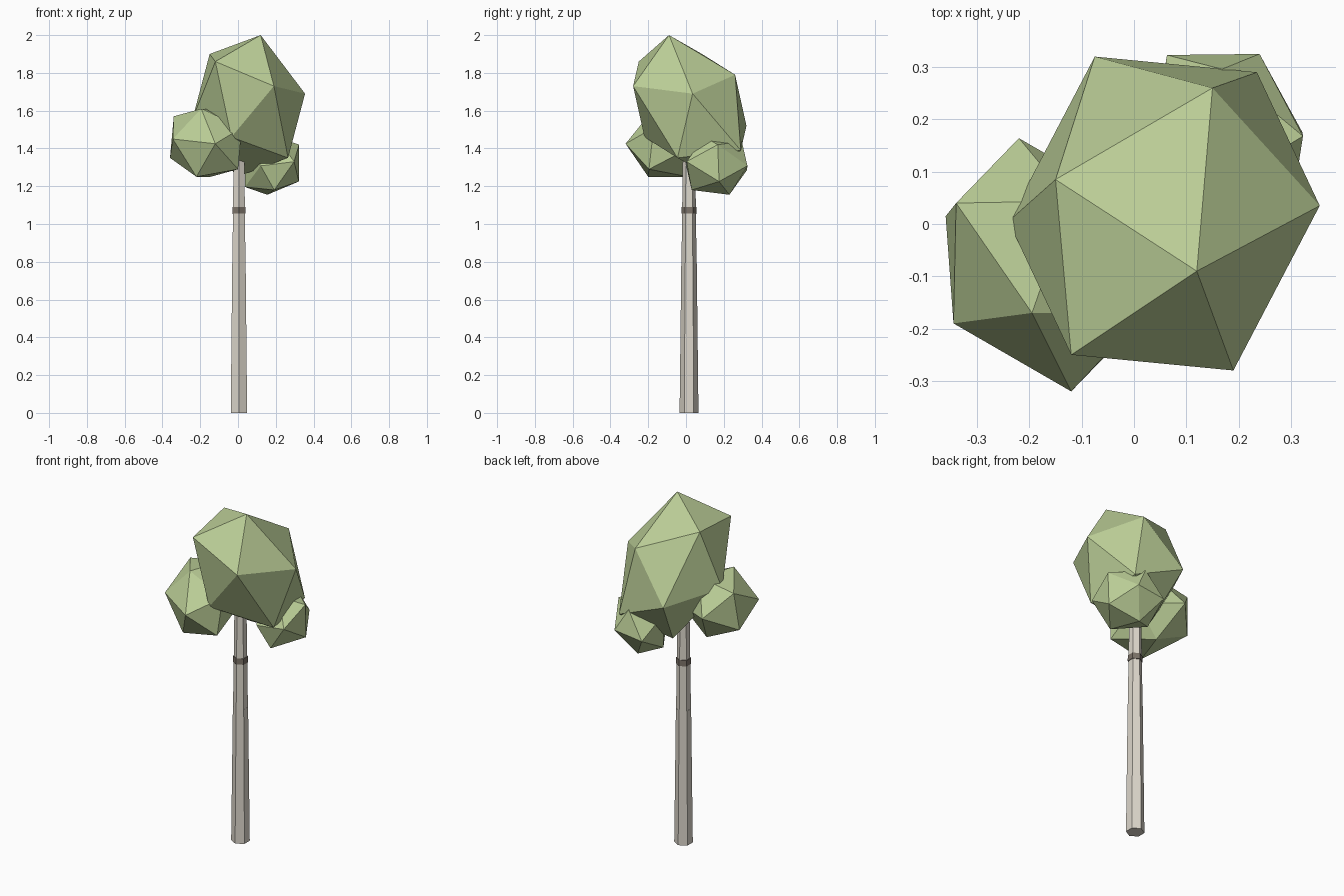
import bpy, bmesh, math
from mathutils import Vector

if "Cube" in bpy.data.objects:
    bpy.data.objects.remove(bpy.data.objects["Cube"])


def material(name, rgb):
    m = bpy.data.materials.new(name)
    m.diffuse_color = (*rgb, 1)
    m.use_nodes = True
    m.node_tree.nodes["Principled BSDF"].inputs["Base Color"].default_value = m.diffuse_color
    return m


BARK = material("bark", (0.72, 0.68, 0.60))
BAND = material("dark_band", (0.20, 0.17, 0.14))
LEAF = material("leaf", (0.50, 0.62, 0.31))


def finish(name, bm, mat):
    bmesh.ops.recalc_face_normals(bm, faces=bm.faces)
    mesh = bpy.data.meshes.new(name)
    bm.to_mesh(mesh)
    bm.free()
    mesh.materials.append(mat)
    ob = bpy.data.objects.new(name, mesh)
    bpy.context.collection.objects.link(ob)
    return ob


def tapered(name, r0, r1, z0, z1, mat, sides=6):
    # Six-sided tapered log with corners facing front and back
    bm = bmesh.new()
    rings = []
    for r, z in ((r0, z0), (r1, z1)):
        ring = []
        for i in range(sides):
            a = math.pi / 2 + 2 * math.pi * i / sides
            ring.append(bm.verts.new((0.005 + r * math.cos(a), 0.016 + r * math.sin(a), z)))
        rings.append(ring)
    for i in range(sides):
        j = (i + 1) % sides
        bm.faces.new((rings[0][i], rings[0][j], rings[1][j], rings[1][i]))
    bm.faces.new(rings[0])
    bm.faces.new(rings[1])
    return finish(name, bm, mat)


def foliage(name, centre, half):
    # Stretched icosahedron: six corners mirrored through the centre
    bm = bmesh.new()
    c = Vector(centre)
    for p in half:
        bm.verts.new(p)
        bm.verts.new(2 * c - Vector(p))
    bmesh.ops.convex_hull(bm, input=bm.verts)
    return finish(name, bm, LEAF)


# Trunk
tapered("lower_trunk", 0.050, 0.041, 0.0, 0.79, BARK)
tapered("upper_trunk", 0.040, 0.032, 0.79, 1.42, BARK)
tapered("trunk_band", 0.041, 0.040, 1.055, 1.09, BAND)

# Crown
foliage("main_foliage", (0.0575, 0.02, 1.625), [
    (0.12, -0.09, 2.0), (-0.15, 0.085, 1.90), (-0.12, -0.25, 1.86),
    (0.19, -0.28, 1.73), (0.355, 0.035, 1.69), (0.15, 0.26, 1.79)])
foliage("left_foliage", (-0.17, -0.078, 1.43), [
    (-0.34, 0.04, 1.57), (-0.345, -0.19, 1.45), (-0.195, -0.17, 1.61),
    (-0.12, -0.32, 1.425), (-0.36, 0.015, 1.35), (-0.22, -0.20, 1.25)])
foliage("right_foliage", (0.18, 0.163, 1.308), [
    (0.323, 0.168, 1.42), (0.322, 0.175, 1.225), (0.155, 0.23, 1.155),
    (0.24, 0.325, 1.308), (0.192, 0.03, 1.18), (0.297, 0.003, 1.33)])
